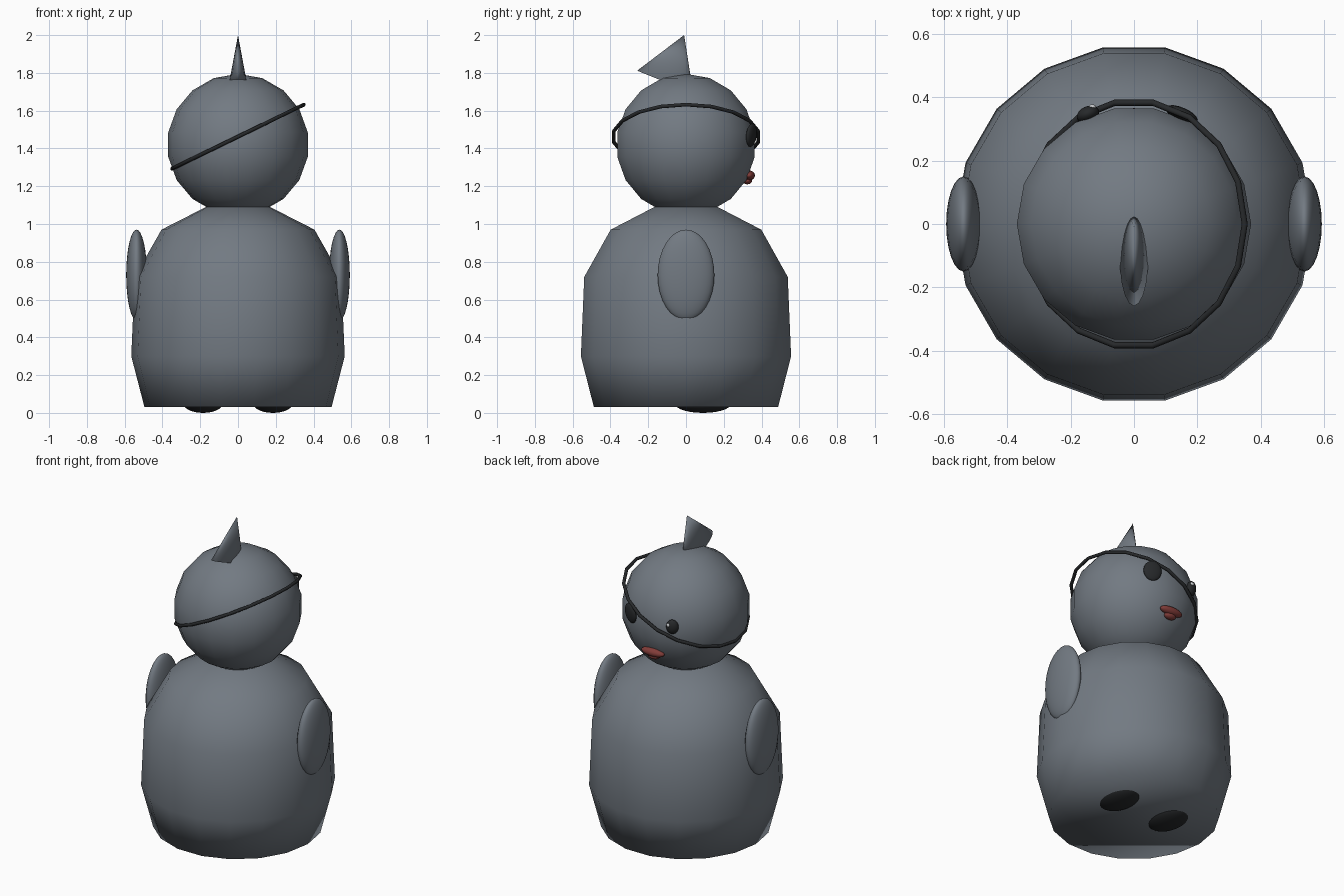
import bpy
import bmesh
from math import sin, cos, pi, radians, atan2

cube = bpy.data.objects.get("Cube")
if cube:
    bpy.data.objects.remove(cube, do_unlink=True)


def material(name, color):
    mat = bpy.data.materials.new(name)
    mat.use_nodes = True
    mat.diffuse_color = (*color, 1)
    for node in mat.node_tree.nodes:
        if node.type == "BSDF_PRINCIPLED":
            node.inputs["Base Color"].default_value = (*color, 1)
    return mat


slate = material("slate_grey", (0.17, 0.195, 0.225))
black = material("soft_black", (0.02, 0.022, 0.024))
red = material("dull_red", (0.22, 0.045, 0.04))
white = material("pale_grey", (0.6, 0.62, 0.64))


def finish(obj, name, mat):
    obj.name = name
    obj.data.name = name
    obj.data.materials.append(mat)
    for poly in obj.data.polygons:
        poly.use_smooth = True
    return obj


def ellipsoid(name, mat, loc, size, rot=(0, 0, 0), segments=18, rings=10):
    bpy.ops.mesh.primitive_uv_sphere_add(
        segments=segments, ring_count=rings, radius=1, location=loc, rotation=rot)
    obj = bpy.context.object
    obj.scale = size
    return finish(obj, name, mat)


def lathe(name, mat, profile, sides):
    bm = bmesh.new()
    rings = []
    for r, z in profile:
        rings.append([bm.verts.new((r * cos(2 * pi * i / sides),
                                    r * sin(2 * pi * i / sides), z))
                      for i in range(sides)])
    for low, high in zip(rings, rings[1:]):
        for i in range(sides):
            j = (i + 1) % sides
            bm.faces.new((low[i], low[j], high[j], high[i]))
    bm.faces.new(list(reversed(rings[0])))
    bm.faces.new(rings[-1])
    mesh = bpy.data.meshes.new(name)
    bm.to_mesh(mesh)
    bm.free()
    obj = bpy.data.objects.new(name, mesh)
    bpy.context.collection.objects.link(obj)
    return finish(obj, name, mat)


# Rounded body and head
lathe("body", slate,
      [(0.495, 0.03), (0.565, 0.30), (0.547, 0.72), (0.405, 0.97), (0.17, 1.09)], 18)
ellipsoid("head", slate, (0, 0, 1.42), (0.375, 0.375, 0.375),
          rot=(0, 0, pi / 2), rings=9)

# Wings and feet, one on each side
for side, label in ((1, "left"), (-1, "right")):
    ellipsoid(label + "_wing", slate, (side * 0.537, 0, 0.73), (0.055, 0.15, 0.24),
              segments=24, rings=16)
    ellipsoid(label + "_foot", black, (side * 0.185, 0.09, 0.05), (0.105, 0.15, 0.05),
              segments=24, rings=14)

# Flattened, leaning crest
bpy.ops.mesh.primitive_cone_add(
    vertices=18, radius1=1, radius2=0, depth=2,
    location=(0, -0.06, 1.876), rotation=(-atan2(0.1, 0.248), 0, 0))
crest = bpy.context.object
crest.scale = (0.045, 0.16, 0.134)
finish(crest, "crest", slate)

# Slanted strap with the patch it holds
bpy.ops.mesh.primitive_torus_add(
    major_radius=0.388, minor_radius=0.01, major_segments=18, minor_segments=8,
    location=(0, 0, 1.4625), rotation=(0, -atan2(0.345, 0.71), 0))
finish(bpy.context.object, "strap", black)
ellipsoid("eye_patch", black, (0.15, 0.346, 1.47), (0.055, 0.02, 0.062),
          rot=(radians(-6), 0, radians(-23)))

# Open eye with its glint
ellipsoid("eye", black, (-0.145, 0.345, 1.46), (0.037, 0.026, 0.046),
          rot=(radians(-6), 0, radians(23)))
ellipsoid("eye_glint", white, (-0.132, 0.368, 1.476), (0.012, 0.009, 0.012),
          segments=12, rings=8)

# Beak
ellipsoid("upper_beak", red, (0, 0.335, 1.257), (0.08, 0.03, 0.026))
ellipsoid("lower_beak", red, (0, 0.325, 1.23), (0.04, 0.025, 0.02))
